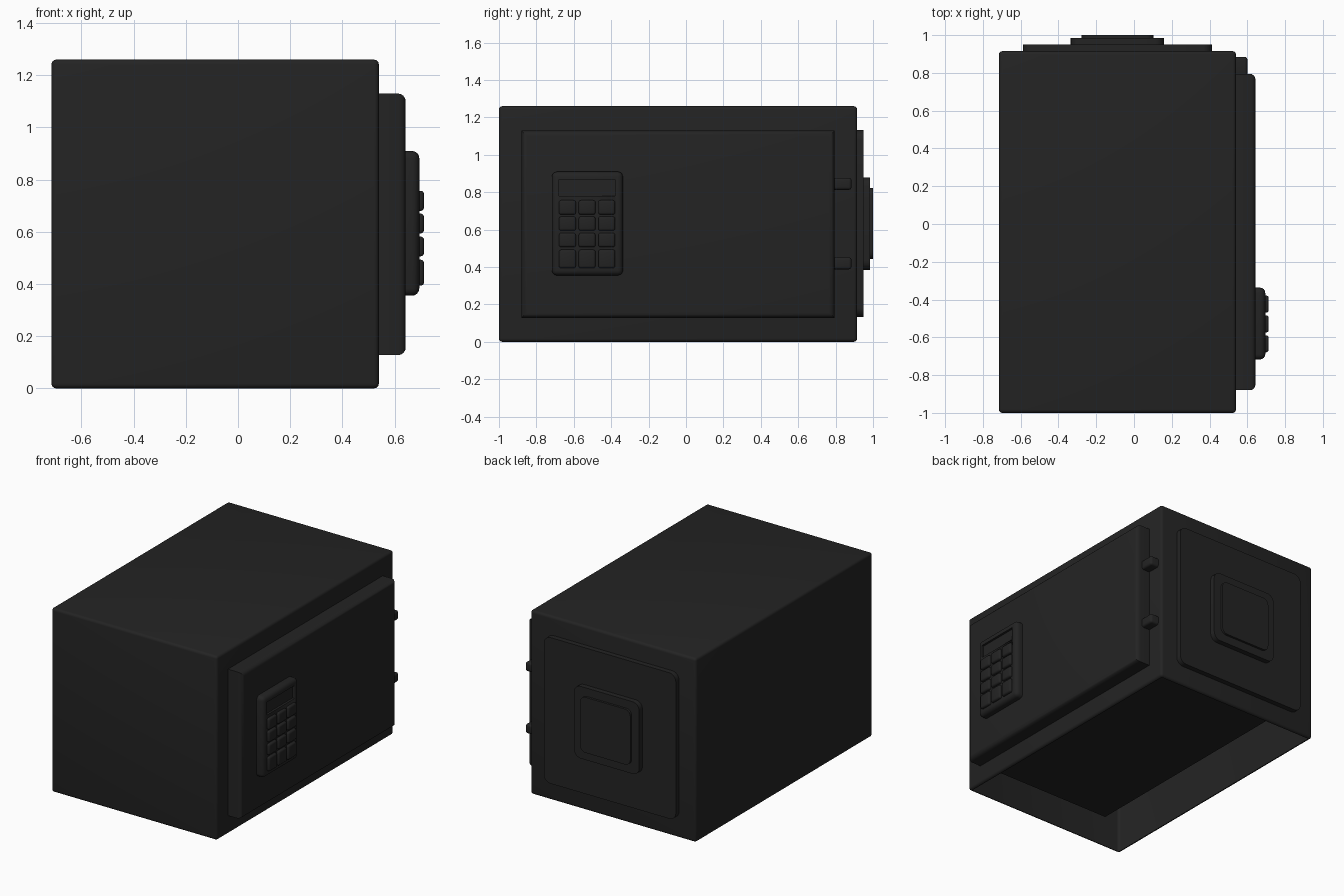
import bpy, bmesh
from mathutils import Vector

old = bpy.data.objects.get("Cube")
if old:
    bpy.data.objects.remove(old)

# Single dark painted-metal colour
COLOUR = (0.017, 0.017, 0.017, 1)
metal = bpy.data.materials.new("charcoal_metal")
metal.use_nodes = True
metal.diffuse_color = COLOUR
metal.node_tree.nodes["Principled BSDF"].inputs["Base Color"].default_value = COLOUR


def box(name, lo, hi, radius=0.0, pick=lambda e: True, segments=4, open_bottom=False):
    """Box between two corners; edges chosen by pick are rounded."""
    lo, hi = Vector(lo), Vector(hi)
    bm = bmesh.new()
    bmesh.ops.create_cube(bm, size=1)
    for v in bm.verts:
        v.co = Vector((lo[i] + (v.co[i] + 0.5) * (hi[i] - lo[i]) for i in range(3)))
    if radius:
        bmesh.ops.bevel(bm, geom=[e for e in bm.edges if pick(e)], offset=radius,
                        segments=segments, profile=0.5, affect='EDGES', clamp_overlap=True)
    if open_bottom:
        bm.normal_update()
        base = [f for f in bm.faces if f.normal.z < -0.99]
        bmesh.ops.delete(bm, geom=base, context='FACES')
    mesh = bpy.data.meshes.new(name)
    bm.to_mesh(mesh)
    bm.free()
    obj = bpy.data.objects.new(name, mesh)
    bpy.context.collection.objects.link(obj)
    mesh.materials.append(metal)
    bpy.ops.object.select_all(action='DESELECT')
    obj.select_set(True)
    bpy.context.view_layer.objects.active = obj
    bpy.ops.object.shade_smooth_by_angle()
    return obj


def off_back(x):
    """Every edge that does not lie flat on the mounting plane at x."""
    return lambda e: any(v.co.x > x + 0.001 for v in e.verts)


def on_front(x):
    return lambda e: all(v.co.x > x - 0.001 for v in e.verts)


def along_y(e):
    return abs(e.verts[0].co.y - e.verts[1].co.y) > 0.001


# Cabinet shell, open underneath, with the inner compartment above
box("cabinet_shell", (-0.715, -1, 0), (0.54, 0.915, 1.26), 0.018, open_bottom=True)
box("inner_compartment", (-0.49, -0.87, 0.13), (0.53, 0.79, 1.13))

# Door and its hinges
box("door", (0.53, -0.88, 0.127), (0.643, 0.795, 1.13), 0.03, on_front(0.643))
for name, z in (("lower_hinge", 0.42), ("upper_hinge", 0.845)):
    box(name, (0.53, 0.78, z - 0.032), (0.6, 0.885, z + 0.032), 0.015, off_back(0.53))

# Keypad body with a recessed display
keypad = box("keypad", (0.635, -0.717, 0.355), (0.695, -0.337, 0.91), 0.028, off_back(0.635))
cutter = box("display_cutter", (0.68, -0.68, 0.78), (0.75, -0.38, 0.868))
cutter.hide_render = True
cut = keypad.modifiers.new("display_recess", 'BOOLEAN')
cut.operation = 'DIFFERENCE'
cut.solver = 'EXACT'
cut.object = cutter
bpy.context.view_layer.objects.active = keypad
bpy.ops.object.modifier_apply(modifier=cut.name)
bpy.data.objects.remove(cutter)

# Keys: three columns, four rows
rows = ((0.68, 0.757), (0.594, 0.67), (0.506, 0.582), (0.394, 0.493))
for r, (bottom, top) in enumerate(rows):
    for c in range(3):
        y = -0.634 + c * 0.105
        box(f"key_{r + 1}_{c + 1}", (0.685, y - 0.045, bottom), (0.713, y + 0.045, top),
            0.012, off_back(0.685), 3)

# Stepped round-cornered plates on the rear
for name, half, depth, radius in (("rear_panel", 0.5, 0.95, 0.05),
                                  ("rear_boss", 0.247, 0.985, 0.05),
                                  ("rear_boss_cap", 0.19, 1.0, 0.04)):
    box(name, (-0.088 - half, 0.9, 0.632 - half), (-0.088 + half, depth, 0.632 + half),
        radius, along_y, 6)
